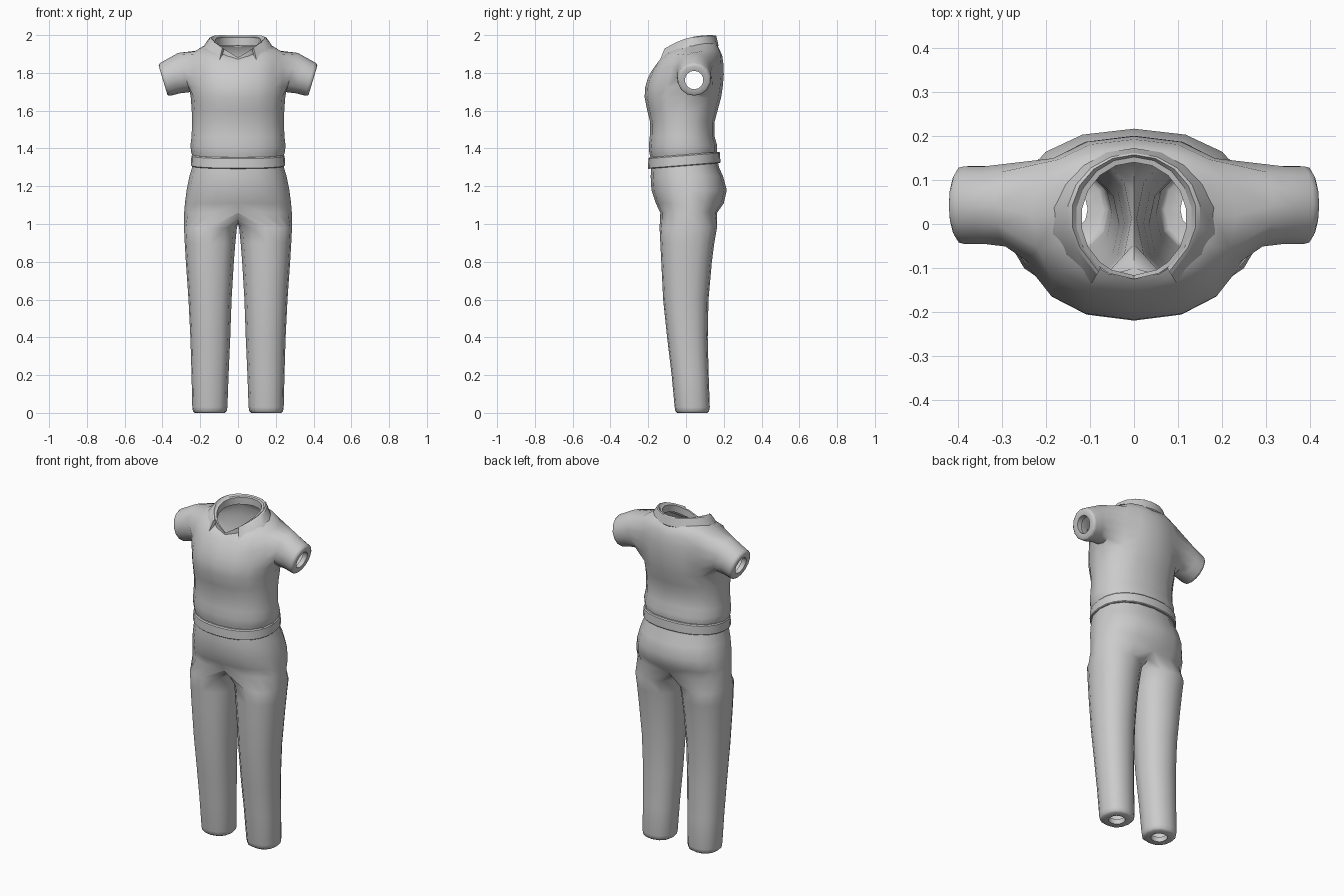
import bpy, bmesh, math
from mathutils import Vector

if "Cube" in bpy.data.objects:
    bpy.data.objects.remove(bpy.data.objects["Cube"])

cloth = bpy.data.materials.new("grey_cloth")
cloth.diffuse_color = (0.6, 0.6, 0.6, 1)
cloth.use_nodes = True
cloth.node_tree.nodes["Principled BSDF"].inputs["Base Color"].default_value = cloth.diffuse_color


def power(v, p):
    return math.copysign(abs(v) ** p, v)


def oval(angle, half_w, front, back, p=0.88):
    """Point on a rounded oval; -90 degrees is the front centre."""
    a = math.radians(angle)
    x = half_w * power(math.cos(a), p) if abs(math.cos(a)) > 1e-6 else 0.0
    return x, (front + back) / 2 + (back - front) / 2 * power(math.sin(a), p)


def strip(bm, a, b, closed=False):
    """Quads between two equally long rows of vertices."""
    n = len(a)
    for i in range(n if closed else n - 1):
        j = (i + 1) % n
        bm.faces.new((a[i], a[j], b[j], b[i]))


def row(bm, pts):
    return [bm.verts.new(p) for p in pts]


def finish(bm, name, mirror=True, angle=50):
    bm.normal_update()
    me = bpy.data.meshes.new(name)
    bmesh.ops.recalc_face_normals(bm, faces=bm.faces)
    bm.to_mesh(me)
    bm.free()
    ob = bpy.data.objects.new(name, me)
    bpy.context.collection.objects.link(ob)
    me.materials.append(cloth)
    bpy.ops.object.select_all(action='DESELECT')
    ob.select_set(True)
    bpy.context.view_layer.objects.active = ob
    if mirror:
        m = ob.modifiers.new("mirror", 'MIRROR')
        m.use_clip = True
        m.merge_threshold = 0.0005
        bpy.ops.object.modifier_apply(modifier=m.name)
    bpy.ops.object.shade_smooth_by_angle(angle=math.radians(angle))
    return ob


# Trousers: half rings for the hips, then a crotch bridge and full leg rings
bm = bmesh.new()
angles = [-90 + 22.5 * i for i in range(9)]
hips = [  # z, half width, front y, back y
    (1.345, 0.235, -0.180, 0.165), (1.30, 0.243, -0.185, 0.175),
    (1.25, 0.258, -0.187, 0.197), (1.18, 0.272, -0.183, 0.216),
    (1.11, 0.281, -0.160, 0.200), (1.06, 0.285, -0.136, 0.165)]
prev = None
for z, w, f, b in hips:
    cur = row(bm, [(*oval(a, w, f, b), z) for a in angles])
    if prev:
        strip(bm, prev, cur)
    prev = cur
bridge = row(bm, [(0, y, z) for y, z in
             ((0.125, 1.025), (0.075, 1.005), (0.015, 1.0), (-0.045, 1.005), (-0.10, 1.03))])
prev = prev + bridge
legs = [  # z, inner x, outer x, front y, back y
    (0.98, 0.006, 0.286, -0.140, 0.164), (0.90, 0.014, 0.282, -0.136, 0.150),
    (0.80, 0.022, 0.276, -0.131, 0.137), (0.60, 0.034, 0.262, -0.121, 0.119),
    (0.40, 0.041, 0.252, -0.100, 0.115), (0.20, 0.050, 0.246, -0.076, 0.120),
    (0.03, 0.056, 0.242, -0.060, 0.126), (0.008, 0.060, 0.238, -0.056, 0.122),
    (0.0, 0.070, 0.229, -0.046, 0.112), (0.0, 0.105, 0.194, -0.011, 0.078),
    (0.03, 0.105, 0.194, -0.011, 0.078)]
leg_angles = angles + [90 + 30 * i for i in range(1, 6)]
for z, xi, xo, f, b in legs:
    pts = []
    for a in leg_angles:
        x, y = oval(a, (xo - xi) / 2, f, b)
        pts.append(((xi + xo) / 2 + x, y, z))
    cur = row(bm, pts)
    strip(bm, prev, cur, True)
    prev = cur
finish(bm, "trousers")

# Shirt: torso rows with an armhole in the side
bm = bmesh.new()
body = [  # front z, back z, side lift, half width, front y, back y
    (1.34, 1.355, 0, 0.238, -0.185, 0.160), (1.375, 1.385, 0, 0.248, -0.194, 0.165),
    (1.415, 1.415, 0, 0.252, -0.197, 0.165), (1.46, 1.46, 0, 0.246, -0.192, 0.152),
    (1.54, 1.54, 0, 0.243, -0.190, 0.151), (1.60, 1.60, 0, 0.245, -0.205, 0.167),
    (1.67, 1.67, 0, 0.250, -0.219, 0.186), (1.72, 1.73, 0, 0.255, -0.217, 0.195),
    (1.77, 1.79, 0, 0.255, -0.203, 0.200), (1.81, 1.84, 0.015, 0.25, -0.182, 0.199),
    (1.845, 1.89, 0.045, 0.232, -0.155, 0.192), (1.865, 1.93, 0.045, 0.18, -0.135, 0.175),
    (1.875, 1.955, 0.03, 0.135, -0.122, 0.150)]
rows = []
for zf, zb, lift, w, f, b in body:
    pts = []
    for a in angles:
        s = math.sin(math.radians(a))
        pts.append((*oval(a, w, f, b), zf + (zb - zf) * (1 + s) / 2 + lift * math.cos(math.radians(a))))
    rows.append(row(bm, pts))
R0, R1, C0, C1 = 6, 10, 3, 6
for r in range(len(rows) - 1):
    for c in range(8):
        if not (R0 <= r < R1 and C0 <= c < C1):
            bm.faces.new((rows[r][c], rows[r][c + 1], rows[r + 1][c + 1], rows[r + 1][c]))
loop = ([rows[R0][c] for c in range(C0, C1)] + [rows[r][C1] for r in range(R0, R1)]
        + [rows[R1][c] for c in range(C1, C0, -1)] + [rows[r][C0] for r in range(R1, R0, -1)])
for r in range(R0 + 1, R1):
    for c in range(C0 + 1, C1):
        bm.verts.remove(rows[r][c])
# Sleeves: tilted rings grown out of the armhole, with a narrow cuff opening
sleeve = [  # centre x, centre z, half height, half depth
    (0.285, 1.802, 0.104, 0.096), (0.335, 1.786, 0.094, 0.090), (0.380, 1.768, 0.088, 0.090),
    (0.392, 1.763, 0.084, 0.087), (0.397, 1.761, 0.076, 0.077), (0.394, 1.762, 0.049, 0.049),
    (0.365, 1.762, 0.049, 0.049)]
mid = Vector((0, 0.03, 1.79))
turns = [math.atan2((v.co.z - mid.z) / 0.12, (v.co.y - mid.y) / 0.11) for v in loop]
even = [turns[0] + 2 * math.pi * i / len(loop) for i in range(len(loop))]
prev = loop
for k, (cx, cz, h, d) in enumerate(sleeve):
    cur = row(bm, [(cx + 0.3 * h * math.sin(t), 0.043 + d * math.cos(t), cz + h * math.sin(t))
                   for t in even])
    strip(bm, prev, cur, True)
    prev = cur
bmesh.ops.delete(bm, geom=[v for v in bm.verts if not v.link_faces], context='VERTS')
finish(bm, "shirt")

# Belt: a closed band, a little higher at the back
bm = bmesh.new()
section = [(-0.030, -0.015), (-0.030, 0.0), (-0.026, 0.004), (0.024, 0.002), (0.030, -0.003), (0.030, -0.018)]
belt = []
for dz, out in section:
    pts = []
    for i in range(24):
        x, y = oval(15 * i, 0.245 + out, -0.197 - out, 0.178 + out)
        pts.append((x, y, 1.338 + 0.08 * y + dz))
    belt.append(row(bm, pts))
for i in range(len(belt)):
    strip(bm, belt[i], belt[(i + 1) % len(belt)], True)
finish(bm, "belt", mirror=False, angle=30)

# Collar stand: inner neck band dipping to a V at the front
bm = bmesh.new()
stations = [90, 70, 50, 30, 10, -10, -30, -50, -65, -90]
tops = [1.990, 1.990, 1.990, 1.988, 1.982, 1.972, 1.956, 1.932, 1.915, 1.882]
bands = []
for a, z in zip(stations, tops):
    x, y = oval(a, 0.132, -0.125, 0.152, 1)
    x2, y2 = oval(a, 0.120, -0.116, 0.140, 1)
    bands.append(row(bm, [(x, y, z - 0.045), (x, y, z), (x2, y2, z - 0.003), (x2, y2, z - 0.045)]))
for p, q in zip(bands, bands[1:]):
    strip(bm, p, q, True)
finish(bm, "collar_stand", angle=30)

# Collar flap: folded over the stand, ending in a pointed tip
bm = bmesh.new()
flap = [  # angle, top z, lower edge z
    (90, 1.998, 1.945), (70, 1.999, 1.945), (50, 2.0, 1.944), (30, 1.998, 1.942),
    (10, 1.992, 1.938), (-10, 1.980, 1.928), (-30, 1.962, 1.900)]
bands = []
for a, zt, zl in flap:
    ring = [(0.130, -0.115, 0.150, zt - 0.012), (0.142, -0.122, 0.157, zt),
            (0.152, -0.127, 0.161, zt - 0.004), (0.187, -0.157, 0.172, zl),
            (0.180, -0.150, 0.165, zl - 0.008)]
    bands.append(row(bm, [(*oval(a, w, f, b, 1), z) for w, f, b, z in ring]))
bands.append(row(bm, [(0.075, -0.098, 1.920), (0.080, -0.108, 1.932), (0.084, -0.114, 1.928),
                      (0.103, -0.146, 1.846), (0.098, -0.136, 1.846)]))
for p, q in zip(bands, bands[1:]):
    strip(bm, p, q, True)
bm.faces.new(bands[-1])
finish(bm, "collar_flap", angle=30)
